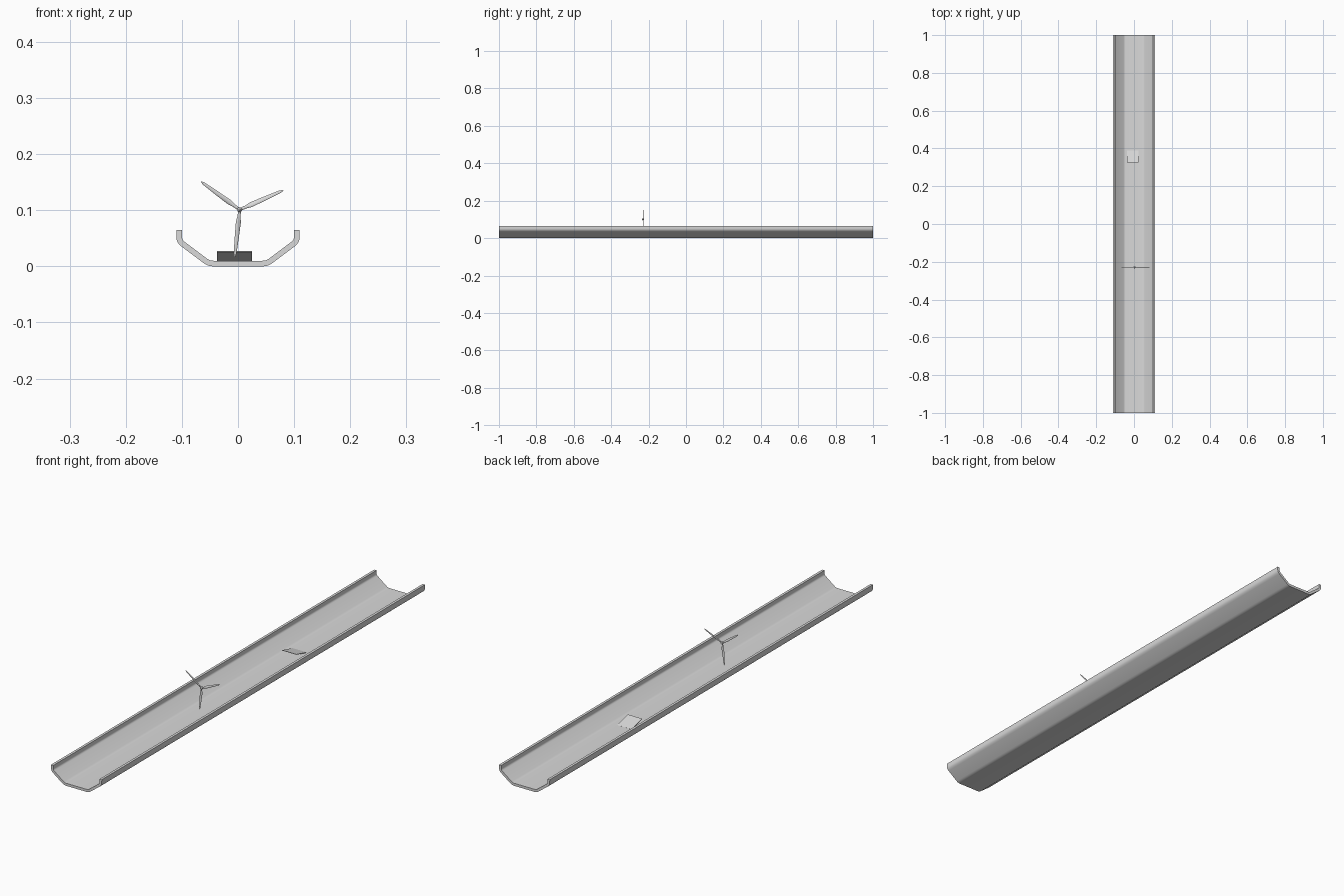
import bpy, bmesh, math
from mathutils import Vector, Matrix

if "Cube" in bpy.data.objects:
    bpy.data.objects.remove(bpy.data.objects["Cube"])

grey = bpy.data.materials.new("light_grey")
grey.diffuse_color = (0.7, 0.7, 0.7, 1)
grey.use_nodes = True
grey.node_tree.nodes["Principled BSDF"].inputs["Base Color"].default_value = grey.diffuse_color


def make_object(name, bm, smooth=None):
    bmesh.ops.recalc_face_normals(bm, faces=bm.faces)
    mesh = bpy.data.meshes.new(name)
    bm.to_mesh(mesh)
    bm.free()
    mesh.materials.append(grey)
    ob = bpy.data.objects.new(name, mesh)
    bpy.context.collection.objects.link(ob)
    if smooth:
        bpy.ops.object.select_all(action='DESELECT')
        ob.select_set(True)
        bpy.context.view_layer.objects.active = ob
        bpy.ops.object.shade_smooth_by_angle(angle=math.radians(smooth))
    return ob


def loft(bm, rings):
    """Skin closed rings of points and cap both ends."""
    vs = [[bm.verts.new(p) for p in r] for r in rings]
    n = len(vs[0])
    for a, b in zip(vs, vs[1:]):
        for i in range(n):
            j = (i + 1) % n
            bm.faces.new((a[i], a[j], b[j], b[i]))
    bm.faces.new(vs[0])
    bm.faces.new(vs[-1])


# Trough: rounded centre line thickened to a sheet, swept along y
def rounded(points, length, steps=4):
    out = [points[0]]
    for a, b, c in zip(points, points[1:], points[2:]):
        p = b + (a - b).normalized() * length
        q = b + (c - b).normalized() * length
        for k in range(steps + 1):
            t = k / steps
            out.append(p * (1 - t) ** 2 + b * 2 * t * (1 - t) + q * t * t)
    return out + [points[-1]]


half = [Vector(p) for p in ((0.105, 0.065), (0.105, 0.045), (0.052, 0.005))]
path = rounded(half + [Vector((-p.x, p.y)) for p in reversed(half)], 0.008)
inner, outer = [], []
for i, p in enumerate(path):
    d = (path[min(i + 1, len(path) - 1)] - path[max(i - 1, 0)]).normalized()
    if i in (0, len(path) - 1):
        d = Vector((0, -1 if i == 0 else 1))
    n = Vector((-d.y, d.x)) * 0.005
    inner.append(p - n)
    outer.append(p + n)
section = outer + inner[::-1]
bm = bmesh.new()
loft(bm, [[(p.x, y, p.y) for p in section] for y in (-1, 1)])
make_object("trough", bm, 30)

# Sloping ramp plate, its far edge resting on the trough floor
bm = bmesh.new()
loft(bm, [[(x, 0.39, 0.0085), (x, 0.325, 0.0255), (x, 0.325, 0.027), (x, 0.39, 0.0102)]
          for x in (-0.037, 0.025)])
make_object("ramp_plate", bm)

# Rotor: three tapered, twisted blades around a small hub
CENTRE = Vector((0.003, -0.229, 0.101))
STATIONS = ((0.0, 0.005, 0.005, 0), (0.012, 0.006, 0.004, 25), (0.022, 0.0095, 0.003, 18),
            (0.05, 0.0075, 0.0022, 9), (0.078, 0.005, 0.0014, 4), (0.085, 0.002, 0.0008, 2))
for k in range(3):
    spin = Matrix.Rotation(math.radians(6 + 120 * k), 4, 'Y')
    rings = []
    for r, chord, thick, twist in STATIONS:
        turn = Matrix.Rotation(math.radians(twist), 4, 'Z')
        ring = []
        for s in range(10):
            a = math.tau * s / 10
            p = turn @ Vector((chord / 2 * math.cos(a), thick / 2 * math.sin(a), 0))
            ring.append(CENTRE + spin @ (p - Vector((0, 0, r))))
        rings.append(ring)
    bm = bmesh.new()
    loft(bm, rings)
    make_object(f"rotor_blade_{k + 1}", bm, 40)

bm = bmesh.new()
loft(bm, [[CENTRE + Vector((r * math.cos(math.tau * s / 16), y, r * math.sin(math.tau * s / 16)))
           for s in range(16)]
          for y, r in ((-0.007, 0.0015), (-0.005, 0.0035), (-0.002, 0.0045), (0.004, 0.0045))])
make_object("rotor_hub", bm, 40)
